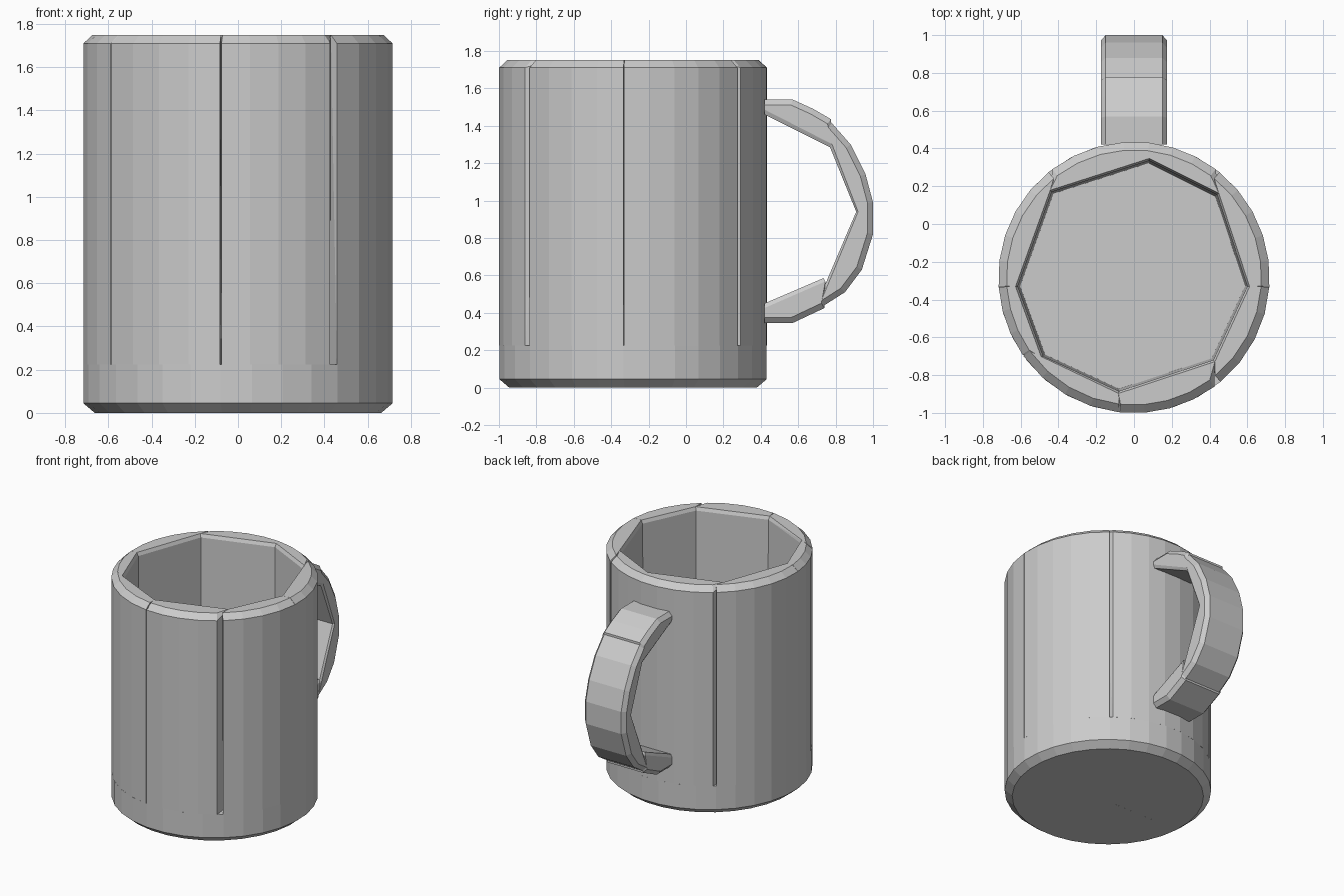
import bpy
import bmesh
from math import sin, cos, radians

if "Cube" in bpy.data.objects:
    bpy.data.objects.remove(bpy.data.objects["Cube"])

grey = bpy.data.materials.new("plain grey")
grey.use_nodes = True
COLOUR = (0.6, 0.6, 0.6, 1)
grey.diffuse_color = COLOUR
grey.node_tree.nodes["Principled BSDF"].inputs["Base Color"].default_value = COLOUR

CENTRE_Y = -0.283
RADIUS = 0.718
RIM = 0.675
TOP = 1.75
FLOOR = 0.225


def hull(name, points):
    """Make a faceted convex block around the points."""
    bm = bmesh.new()
    for p in points:
        bm.verts.new(p)
    bmesh.ops.remove_doubles(bm, verts=bm.verts, dist=0.0005)
    result = bmesh.ops.convex_hull(bm, input=bm.verts)
    spare = [v for v in result["geom_interior"] if isinstance(v, bmesh.types.BMVert)]
    bmesh.ops.delete(bm, geom=spare, context="VERTS")
    bmesh.ops.dissolve_limit(bm, angle_limit=radians(0.5), verts=bm.verts, edges=bm.edges)
    bmesh.ops.recalc_face_normals(bm, faces=bm.faces)
    mesh = bpy.data.meshes.new(name)
    bm.to_mesh(mesh)
    bm.free()
    mesh.materials.append(grey)
    obj = bpy.data.objects.new(name, mesh)
    bpy.context.collection.objects.link(obj)
    return obj


def arc(a, b, r, z, step=11):
    """Points on the cup's circle from angle a to b in degrees."""
    n = max(2, round((b - a) / step))
    angles = [radians(a + (b - a) * i / n) for i in range(n + 1)]
    return [(r * cos(t), CENTRE_Y + r * sin(t), z) for t in angles]


# Wall seams: angle, half gap in degrees, inner corner x and y
seams = [
    (-4, 0.1, 0.60, -0.33),
    (52, 1.0, 0.44, 0.155),
    (83.6, 0, 0.08, 0.335),
    (128, 1.0, -0.435, 0.17),
    (184, 0.1, -0.615, -0.33),
    (215, 0.4, -0.48, -0.70),
    (263.6, 0.3, -0.08, -0.885),
    (308, 1.6, 0.42, -0.72),
]

# Cup wall: curved outside, flat inside, chamfered rim
for i, (a, gap_a, ax, ay) in enumerate(seams):
    b, gap_b, bx, by = seams[(i + 1) % len(seams)]
    if b < a:
        b += 360
    a, b = a + gap_a, b - gap_b
    points = arc(a, b, RADIUS, FLOOR) + arc(a, b, RADIUS, TOP - 0.04) + arc(a, b, RIM, TOP)
    for x, y in ((ax, ay), (bx, by)):
        points.append((x * 0.98, CENTRE_Y + (y - CENTRE_Y) * 0.98, FLOOR))
        points.append((x, y, TOP - 0.025))
        points.append((x * 1.02, CENTRE_Y + (y - CENTRE_Y) * 1.02, TOP))
    hull(f"wall_panel_{i + 1}", points)

# Base: back half and two front quarters, chamfered underneath
for name, a, b, corner in (
    ("base_back", -4, 184, (0, -0.333)),
    ("base_front_right", 184, 263.6, (-0.08, -0.333)),
    ("base_front_left", 263.6, 356, (-0.08, -0.333)),
):
    points = arc(a, b, RADIUS, FLOOR) + arc(a, b, RADIUS, 0.045) + arc(a, b, 0.665, 0)
    points += [(*corner, z) for z in (0, FLOOR)]
    hull(name, points)


# Handle: outer edge points then inner edge points, as y and z
handle = {
    "handle_top": ([(0.42, 1.54), (0.57, 1.54), (0.68, 1.49), (0.775, 1.435)],
                   [(0.42, 1.46), (0.77, 1.285)]),
    "handle_upper_bend": ([(0.77, 1.425), (0.88, 1.3), (0.96, 1.14), (1, 0.99), (1, 0.94)],
                          [(0.77, 1.285), (0.91, 0.94)]),
    "handle_lower_bend": ([(1, 0.94), (1, 0.82), (0.94, 0.63), (0.85, 0.51), (0.74, 0.44)],
                          [(0.91, 0.94), (0.735, 0.53)]),
    "handle_bottom": ([(0.42, 0.345), (0.57, 0.345), (0.74, 0.425)],
                      [(0.42, 0.45), (0.735, 0.585)]),
}
for name, (outer, inner) in handle.items():
    points = []
    for side in (-1, 1):
        for y, z in outer:
            # Chamfer the outer corners toward the middle of the loop
            points.append((side * 0.15, y, z))
            pull = 0.03
            points.append((side * 0.176, max(0.42, y - pull * (y - 0.42) / 0.58),
                           z - pull * (z - 0.94) / 0.6))
        for y, z in inner:
            points.append((side * 0.165, y, z))
            points.append((side * 0.176, y + 0.01 * (y > 0.5), z + 0.025 * (z - 0.94) / 0.5))
    hull(name, points)
